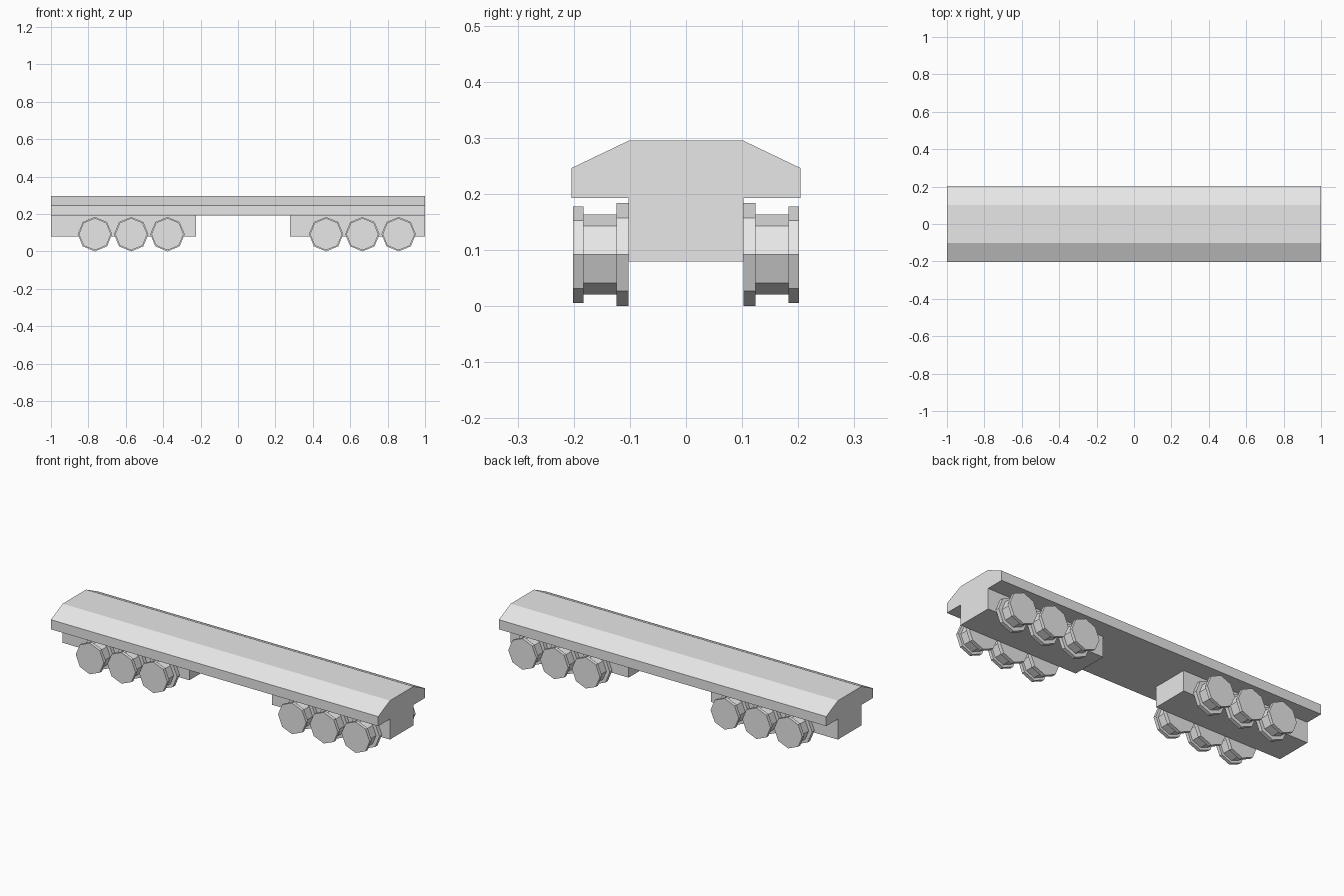
import bpy
import bmesh
import math

cube = bpy.data.objects.get("Cube")
if cube:
    bpy.data.objects.remove(cube, do_unlink=True)

grey = bpy.data.materials.new("plain_grey")
grey.use_nodes = True
colour = (0.8, 0.8, 0.8, 1)
grey.diffuse_color = colour
grey.node_tree.nodes["Principled BSDF"].inputs["Base Color"].default_value = colour


def add_object(name, bm):
    bmesh.ops.recalc_face_normals(bm, faces=bm.faces)
    mesh = bpy.data.meshes.new(name)
    bm.to_mesh(mesh)
    bm.free()
    mesh.materials.append(grey)
    obj = bpy.data.objects.new(name, mesh)
    bpy.context.collection.objects.link(obj)


def extrude_ring(bm, points, offset):
    """Close a planar outline and extrude it into a solid."""
    face = bm.faces.new([bm.verts.new(p) for p in points])
    result = bmesh.ops.extrude_face_region(bm, geom=[face], use_keep_orig=True)
    verts = [v for v in result["geom"] if isinstance(v, bmesh.types.BMVert)]
    bmesh.ops.translate(bm, verts=verts, vec=offset)


def beam(name, x0, x1, outline):
    bm = bmesh.new()
    extrude_ring(bm, [(x0, y, z) for y, z in outline], (x1 - x0, 0, 0))
    add_object(name, bm)


# Long deck with sloped shoulders
BOTTOM = 0.193
half = [(0.2045, BOTTOM), (0.2045, 0.246), (0.102, 0.295)]
beam("deck", -1, 1, half + [(-y, z) for y, z in reversed(half)])

# Bogie blocks under each end
INNER = 0.1027
block = [(INNER, 0.08), (INNER, BOTTOM), (-INNER, BOTTOM), (-INNER, 0.08)]
beam("right_bogie", -1, -0.225, block)
beam("left_bogie", 0.279, 1, block)

# Flanged eight-sided wheels: stepped (distance from centre, radius) profile
AXLE_Z = 0.092
PROFILE = [(INNER, 0.092), (0.1235, 0.092), (0.1235, 0.0715),
           (0.183, 0.0715), (0.183, 0.086), (0.201, 0.086)]


def wheel(name, x, side):
    bm = bmesh.new()
    rings = []
    for y, r in PROFILE:
        angles = [math.tau * i / 8 for i in range(8)]
        rings.append([bm.verts.new((x + r * math.cos(a), side * y,
                                    AXLE_Z + r * math.sin(a))) for a in angles])
    for a, b in zip(rings, rings[1:]):
        for i in range(8):
            j = (i + 1) % 8
            bm.faces.new((a[i], a[j], b[j], b[i]))
    bm.faces.new(rings[0])
    bm.faces.new(rings[-1])
    add_object(name, bm)


for end, first in (("right", -0.765), ("left", 0.471)):
    for n in range(3):
        for face, side in (("front", -1), ("back", 1)):
            wheel(f"{end}_{face}_wheel_{n + 1}", first + n * 0.194, side)
